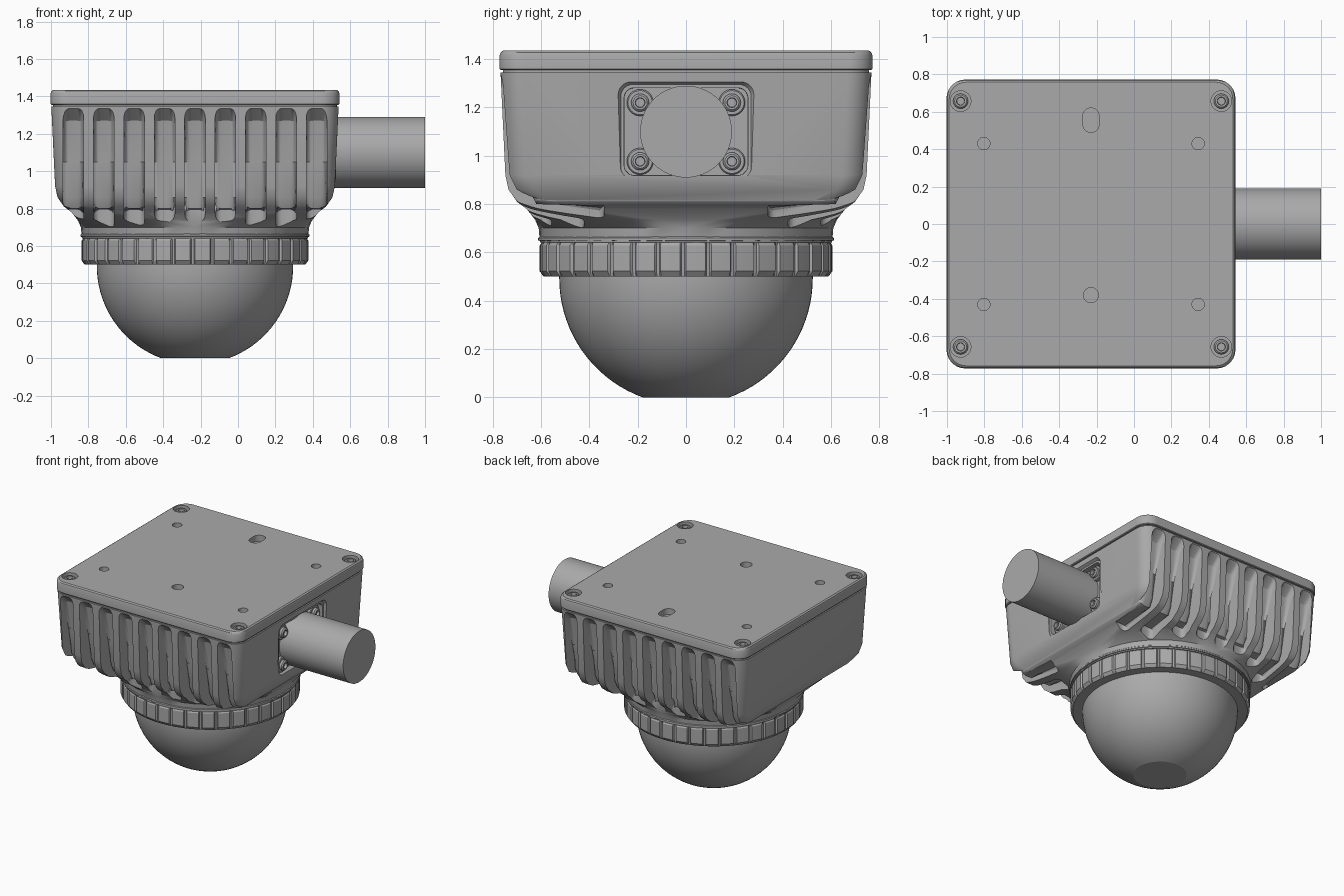
import bpy, bmesh, math
from mathutils import Matrix, Vector

old = bpy.data.objects.get("Cube")
if old:
    bpy.data.objects.remove(old, do_unlink=True)

CX = -0.23  # axis of the housing and dome
grey = bpy.data.materials.new("housing_grey")
grey.use_nodes = True
grey.diffuse_color = (0.4, 0.4, 0.4, 1)
grey.node_tree.nodes["Principled BSDF"].inputs["Base Color"].default_value = (0.4, 0.4, 0.4, 1)


def finish(name, bm):
    bmesh.ops.recalc_face_normals(bm, faces=bm.faces[:])
    mesh = bpy.data.meshes.new(name)
    bm.to_mesh(mesh)
    bm.free()
    mesh.materials.append(grey)
    ob = bpy.data.objects.new(name, mesh)
    bpy.context.collection.objects.link(ob)
    return ob


def smooth(ob, angle=32):
    bpy.ops.object.select_all(action="DESELECT")
    ob.select_set(True)
    bpy.context.view_layer.objects.active = ob
    bpy.ops.object.shade_smooth_by_angle(angle=math.radians(angle))


def carve(ob, cutters):
    for cutter in cutters:
        mod = ob.modifiers.new("cut", "BOOLEAN")
        mod.operation, mod.solver, mod.object = "DIFFERENCE", "EXACT", cutter
    graph = bpy.context.evaluated_depsgraph_get()
    mesh = bpy.data.meshes.new_from_object(ob.evaluated_get(graph))
    ob.modifiers.clear()
    ob.data = mesh
    for cutter in cutters:
        bpy.data.objects.remove(cutter, do_unlink=True)


def loft(bm, rings):
    loops = [[bm.verts.new(p) for p in ring] for ring in rings]
    n = len(loops[0])
    for a, b in zip(loops, loops[1:]):
        for i in range(n):
            j = (i + 1) % n
            bm.faces.new((a[i], a[j], b[j], b[i]))
    bm.faces.new(loops[0][::-1])
    bm.faces.new(loops[-1])


def rounded(hx, hy, r, z, steps=12):
    pts = []
    for k, (sx, sy) in enumerate(((1, 1), (-1, 1), (-1, -1), (1, -1))):
        for i in range(steps):
            a = (k + i / (steps - 1)) * math.pi / 2
            pts.append(Vector((sx * (hx - r) + r * math.cos(a), sy * (hy - r) + r * math.sin(a), z)))
    return pts


def rounded_loft(bm, sections, matrix):
    loft(bm, [[matrix @ p for p in rounded(*s)] for s in sections])


def lathe(bm, profile, matrix, segs=32):
    loft(bm, [[matrix @ Vector((r * math.cos(t), r * math.sin(t), z))
               for t in (2 * math.pi * i / segs for i in range(segs))] for r, z in profile])


AXIS = Matrix.Translation((CX, 0, 0))


def to_side(x, y, z):  # local z points along +x, local x along y
    return Matrix.Translation((x, y, z)) @ Matrix(((0, 0, 1, 0), (1, 0, 0, 0), (0, 1, 0, 0), (0, 0, 0, 1)))


# Housing: square box blending into a round neck
bm = bmesh.new()
rounded_loft(bm, [(h, h, r, z) for h, r, z in (
    (0.605, 0.6, 0.64), (0.61, 0.6, 0.70), (0.625, 0.5, 0.735), (0.66, 0.2, 0.78),
    (0.70, 0.13, 0.81), (0.735, 0.11, 0.86), (0.748, 0.1, 0.92), (0.768, 0.1, 1.345))], AXIS)
body = finish("housing", bm)

# Cooling grooves that run down the front and back and under the edge
grooves = bmesh.new()
for side in (-1, 1):
    for i in range(9):
        dx = (i - 4) * 0.1625
        end = min(0.62, max(0.34, math.sqrt(max(0, 0.645 ** 2 - dx ** 2))))
        path = [(0.9, 1.36), (0.765, 1.335), (0.70, 1.27), (0.66, 1.05), (0.65, 0.86),
                (0.62 if end < 0.6 else 0.64, 0.80), (end, 0.795), (end, 0.5), (0.9, 0.5)]
        one = bmesh.new()
        rows = [[one.verts.new((CX + dx + w, side * y, z)) for y, z in path] for w in (-0.055, 0.055)]
        one.faces.new(rows[0])
        one.faces.new(rows[1][::-1])
        for k in range(len(path)):
            m = (k + 1) % len(path)
            one.faces.new((rows[0][k], rows[0][m], rows[1][m], rows[1][k]))
        one.edges.ensure_lookup_table()
        rim = [e for row in rows for a, b in zip(row[:-2], row[1:-1])
               for e in [one.edges.get((a, b))] if e]
        bmesh.ops.bevel(one, geom=rim, offset=0.034, segments=4, profile=0.5, affect="EDGES")
        bmesh.ops.recalc_face_normals(one, faces=one.faces[:])
        tmp = bpy.data.meshes.new("tmp")
        one.to_mesh(tmp)
        one.free()
        grooves.from_mesh(tmp)
        bpy.data.meshes.remove(tmp)

# Stepped pocket around the side pipe
step, pocket = bmesh.new(), bmesh.new()
rounded_loft(step, [(0.27, 0.195, 0.05, 0), (0.29, 0.213, 0.06, 0.03), (0.29, 0.213, 0.06, 0.2)],
             to_side(0.517, 0, 1.1))
rounded_loft(pocket, [(0.255, 0.18, 0.04, 0), (0.26, 0.185, 0.045, 0.2)], to_side(0.475, 0, 1.1))
carve(body, [finish("groove_cutter", grooves), finish("step_cutter", step), finish("pocket_cutter", pocket)])
smooth(body)

# Seam between housing and lid
bm = bmesh.new()
rounded_loft(bm, [(0.758, 0.758, 0.09, z) for z in (1.33, 1.37)], AXIS)
smooth(finish("lid_seal", bm))

# Lid with counterbores, mounting holes and a slot
bm = bmesh.new()
rounded_loft(bm, [(h, h, r, z) for h, r, z in (
    (0.768, 0.1, 1.355), (0.772, 0.1, 1.36), (0.772, 0.1, 1.415), (0.768, 0.1, 1.428), (0.758, 0.09, 1.435))], AXIS)
lid = finish("lid", bm)
holes = bmesh.new()
corners = [(CX + sx * 0.697, sy * 0.657) for sx in (-1, 1) for sy in (-1, 1)]
mounts = [(CX + sx * 0.573, sy * 0.43, 0.033) for sx in (-1, 1) for sy in (-1, 1)] + [(CX, -0.38, 0.04)]
for x, y in corners:
    lathe(holes, [(0.055, -0.04), (0.055, 0.03)], Matrix.Translation((x, y, 1.435)))
for x, y, r in mounts:
    lathe(holes, [(r, -0.045), (r, 0.03)], Matrix.Translation((x, y, 1.435)))
rounded_loft(holes, [(0.043, 0.065, 0.042, z) for z in (-0.045, 0.03)], Matrix.Translation((CX, 0.555, 1.435)))
carve(lid, [finish("hole_cutter", holes)])
smooth(lid)


# Socket screws in the lid and in the pipe flange
def screw(name, matrix, r, h):
    bm = bmesh.new()
    lathe(bm, [(r, 0), (r, h - 0.008), (r - 0.008, h), (r * 0.55, h), (r * 0.5, h - 0.02)], matrix, 24)
    smooth(finish(name, bm))


for x, y in corners:
    screw("lid_screw", Matrix.Translation((x, y, 1.39)), 0.04, 0.035)
for sy in (-1, 1):
    for z in (0.977, 1.22):
        bm = bmesh.new()
        lathe(bm, [(0.055, 0), (0.055, 0.025), (0.05, 0.03)], to_side(0.47, sy * 0.19, z))
        smooth(finish("screw_boss", bm))
        screw("flange_screw", to_side(0.49, sy * 0.19, z), 0.037, 0.035)

# Side pipe
bm = bmesh.new()
lathe(bm, [(0.19, 0.46), (0.19, 1.0)], to_side(0, 0, 1.1), 64)
smooth(finish("side_pipe", bm))

# Locking collar with narrow grip notches
TEETH = 36
bm = bmesh.new()
rings = []
for base, z, depth in ((0.53, 0.5, 0), (0.59, 0.5, 0), (0.606, 0.522, 0.012), (0.606, 0.628, 0.012), (0.598, 0.64, 0)):
    ring = []
    for i in range(TEETH):
        for f, notch in ((0, 0), (0.38, 0), (0.76, 0), (0.82, 1), (0.94, 1)):
            t = 2 * math.pi * (i + f) / TEETH
            r = base - depth * notch
            ring.append((CX + r * math.cos(t), r * math.sin(t), z))
    rings.append(ring)
loft(bm, rings)
smooth(finish("locking_collar", bm), 25)

# Thin flange above the collar
bm = bmesh.new()
lathe(bm, [(0.6, 0.646), (0.612, 0.65), (0.612, 0.66), (0.605, 0.667)], AXIS, 96)
smooth(finish("neck_flange", bm))

# Dome with a flat tip
bm = bmesh.new()
R, ZC = 0.525, 0.493
start = math.acos(ZC / R)
profile = [(R * math.sin(a), ZC - R * math.cos(a))
           for a in (start + (math.pi / 2 - start) * i / 18 for i in range(19))]
lathe(bm, profile + [(R, 0.55)], AXIS, 72)
smooth(finish("dome", bm), 20)
